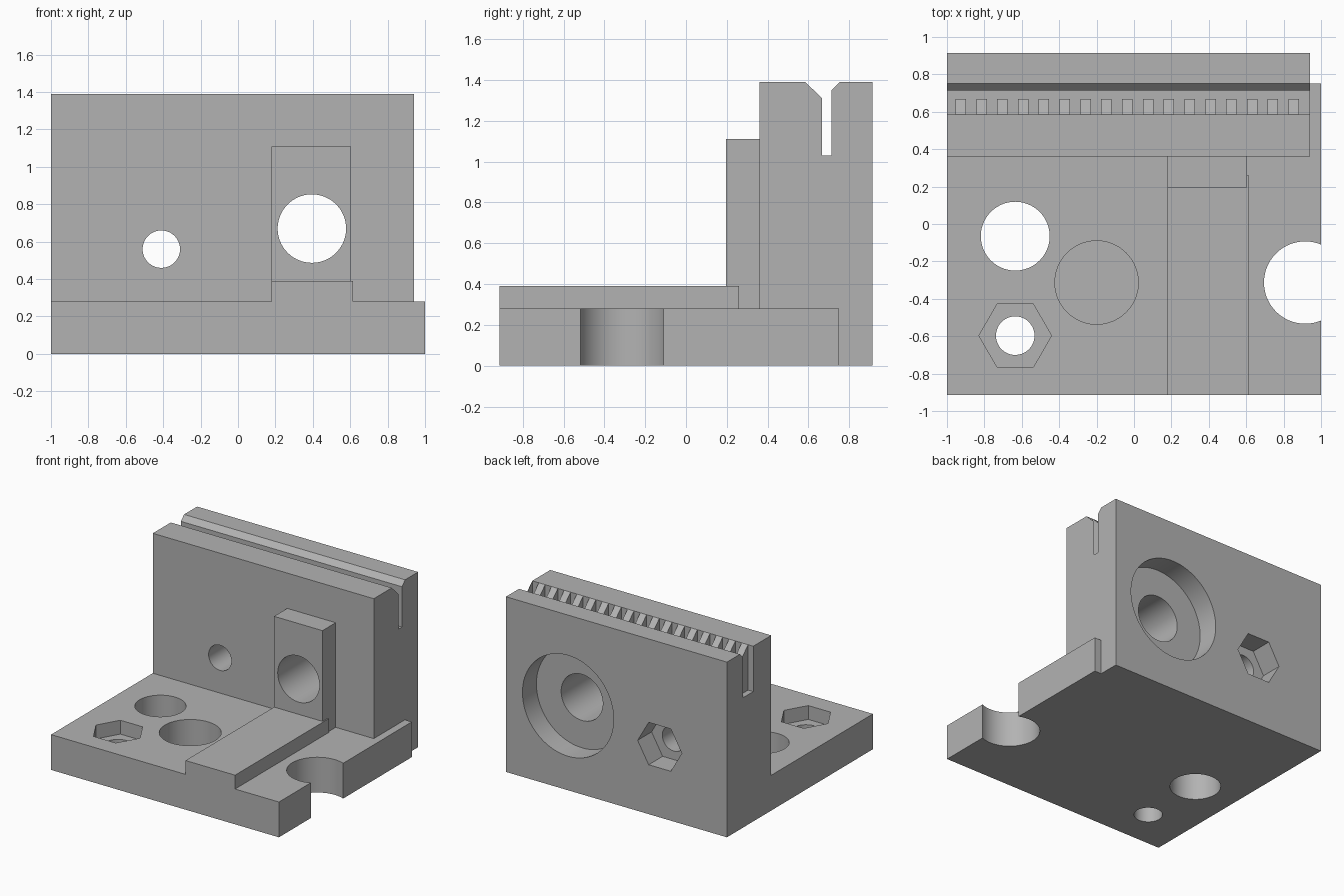
import bpy, bmesh, math
from mathutils import Matrix

default = bpy.data.objects.get("Cube")
if default:
    bpy.data.objects.remove(default, do_unlink=True)

grey = bpy.data.materials.new("plain grey")
grey.use_nodes = True
colour = (0.45, 0.45, 0.45, 1)
grey.diffuse_color = colour
grey.node_tree.nodes["Principled BSDF"].inputs["Base Color"].default_value = colour


def finish(name, bm):
    bmesh.ops.recalc_face_normals(bm, faces=bm.faces)
    mesh = bpy.data.meshes.new(name)
    bm.to_mesh(mesh)
    bm.free()
    mesh.materials.append(grey)
    obj = bpy.data.objects.new(name, mesh)
    bpy.context.collection.objects.link(obj)
    return obj


def add_box(bm, x, y, z):
    """Add a box given its (low, high) extent on each axis."""
    spans = (x, y, z)
    centre = Matrix.Translation([(a + b) / 2 for a, b in spans])
    size = Matrix.Diagonal([b - a for a, b in spans] + [1])
    bmesh.ops.create_cube(bm, size=1, matrix=centre @ size)


def box(name, x, y, z):
    bm = bmesh.new()
    add_box(bm, x, y, z)
    return finish(name, bm)


def prism(name, radius, centre, low, high, axis="Z", sides=80):
    """Round or hexagonal prism from low to high along Y or Z."""
    mid = (low + high) / 2
    if axis == "Z":
        place = Matrix.Translation((centre[0], centre[1], mid))
    else:
        place = Matrix.Translation((centre[0], mid, centre[1])) @ Matrix.Rotation(math.pi / 2, 4, "X")
    # create_cone starts on +Y; turn a hexagon so its points lie along X
    turn = Matrix.Rotation(math.pi / 2, 4, "Z")
    bm = bmesh.new()
    bmesh.ops.create_cone(bm, cap_ends=True, segments=sides, radius1=radius,
                          radius2=radius, depth=high - low, matrix=place @ turn)
    return finish(name, bm)


def combine(target, tool, operation):
    mod = target.modifiers.new(operation.lower(), "BOOLEAN")
    mod.operation = operation
    mod.solver = "EXACT"
    mod.object = tool
    bpy.context.view_layer.objects.active = target
    bpy.ops.object.modifier_apply(modifier=mod.name)
    bpy.data.objects.remove(tool, do_unlink=True)


# Upright wall with the chamfered belt slot, extruded along x
profile = [(0.36, 0), (0.915, 0), (0.915, 1.39), (0.752, 1.39), (0.713, 1.35),
           (0.713, 1.03), (0.667, 1.03), (0.667, 1.31), (0.585, 1.39), (0.36, 1.39)]
bm = bmesh.new()
face = bm.faces.new([bm.verts.new((-1, y, z)) for y, z in profile])
ext = bmesh.ops.extrude_face_region(bm, geom=[face])
bmesh.ops.translate(bm, vec=(1.94, 0, 0),
                    verts=[v for v in ext["geom"] if isinstance(v, bmesh.types.BMVert)])
bracket = finish("mounting_bracket", bm)

# Gaps between the belt teeth
pitch, tooth, first = 0.1113, 0.056, -0.9545
bm = bmesh.new()
add_box(bm, (-1.1, first), (0.585, 0.69), (1.03, 1.5))
for k in range(17):
    start = first + k * pitch
    add_box(bm, (start + tooth, start + pitch), (0.585, 0.69), (1.03, 1.5))
combine(bracket, finish("tooth_gaps", bm), "DIFFERENCE")

# Base plate, raised rib and bearing block
combine(bracket, box("base_plate", (-1, 1), (-0.915, 0.75), (0, 0.28)), "UNION")
combine(bracket, box("rib", (0.18, 0.615), (-0.915, 0.26), (0.1, 0.39)), "UNION")
combine(bracket, box("bearing_block", (0.18, 0.605), (0.195, 0.5), (0.2, 1.11)), "UNION")

# Holes in the wall: large counterbored bore, bolt hole with nut pocket
bore, bolt = (0.395, 0.67), (-0.41, 0.56)
cutters = [
    prism("bore", 0.183, bore, 0, 1.1, "Y"),
    prism("counterbore", 0.4, bore, 0.74, 1.1, "Y"),
    prism("bolt_hole", 0.1, bolt, 0, 1.1, "Y"),
    prism("nut_pocket", 0.194, bolt, 0.74, 1.1, "Y", 6),
    # Holes in the base: through holes, nut pocket, blind pocket, edge notch
    prism("base_hole", 0.184, (-0.635, -0.065), -0.2, 0.5),
    prism("base_bolt_hole", 0.103, (-0.635, -0.597), -0.2, 0.5),
    prism("base_nut_pocket", 0.194, (-0.635, -0.597), 0.17, 0.5, "Z", 6),
    prism("blind_pocket", 0.223, (-0.2, -0.313), 0.06, 0.5),
    prism("edge_notch", 0.22, (0.915, -0.313), -0.2, 0.5),
]
for cutter in cutters:
    combine(bracket, cutter, "DIFFERENCE")

# Smooth the round walls, keep the machined edges crisp
bpy.ops.object.select_all(action="DESELECT")
bracket.select_set(True)
bpy.context.view_layer.objects.active = bracket
bpy.ops.object.shade_smooth_by_angle(angle=math.radians(25))
